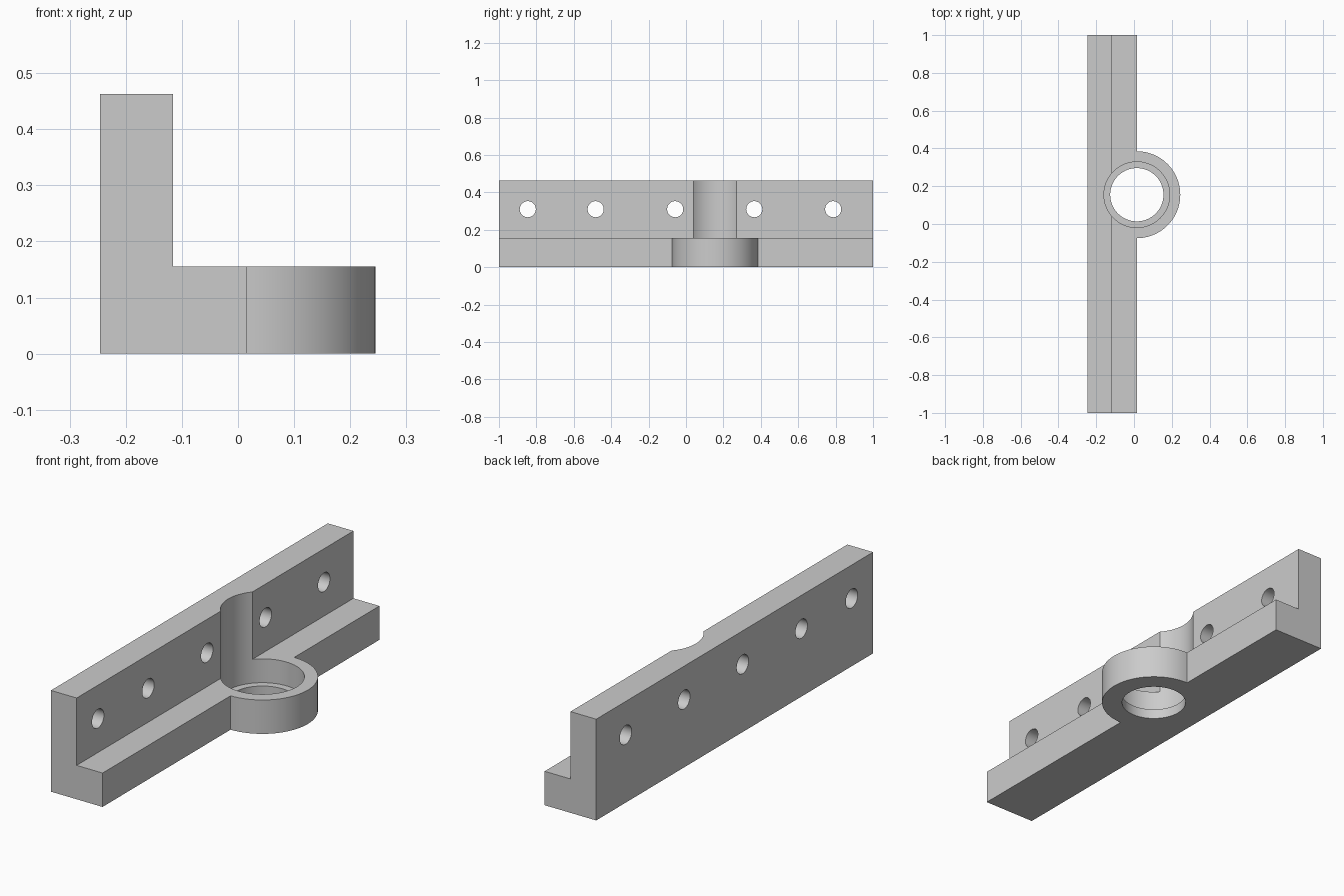
import bpy, bmesh, math
from mathutils import Matrix, Vector

if "Cube" in bpy.data.objects:
    bpy.data.objects.remove(bpy.data.objects["Cube"], do_unlink=True)

# Main dimensions
BACK, WALL, EDGE = -0.246, -0.116, 0.015
BASE_H, WALL_H, LIP_H = 0.155, 0.463, 0.046
BORE_Y = 0.155
HOLES_Y = (-0.846, -0.483, -0.058, 0.365, 0.787)
HOLE_Z = 0.31

grey = bpy.data.materials.new("light grey")
grey.use_nodes = True
colour = (0.6, 0.6, 0.6, 1)
grey.diffuse_color = colour
grey.node_tree.nodes["Principled BSDF"].inputs["Base Color"].default_value = colour


def make_object(name, bm):
    bmesh.ops.recalc_face_normals(bm, faces=bm.faces)
    mesh = bpy.data.meshes.new(name)
    bm.to_mesh(mesh)
    bm.free()
    mesh.materials.append(grey)
    obj = bpy.data.objects.new(name, mesh)
    bpy.context.collection.objects.link(obj)
    return obj


def prism(name, points, direction):
    bm = bmesh.new()
    face = bm.faces.new([bm.verts.new(p) for p in points])
    ext = bmesh.ops.extrude_face_region(bm, geom=[face])
    verts = [v for v in ext["geom"] if isinstance(v, bmesh.types.BMVert)]
    bmesh.ops.translate(bm, verts=verts, vec=Vector(direction))
    return make_object(name, bm)


def cylinder(name, centre, radius, depth, sides, axis="Z"):
    turn = Matrix.Rotation(math.pi / 2, 4, "Y") if axis == "X" else Matrix()
    bm = bmesh.new()
    bmesh.ops.create_cone(bm, cap_ends=True, segments=sides, radius1=radius,
                          radius2=radius, depth=depth,
                          matrix=Matrix.Translation(centre) @ turn)
    return make_object(name, bm)


def combine(target, other, operation):
    other.hide_render = True
    mod = target.modifiers.new(other.name, "BOOLEAN")
    mod.object, mod.operation, mod.solver = other, operation, "EXACT"
    bpy.context.view_layer.objects.active = target
    bpy.ops.object.modifier_apply(modifier=mod.name)
    bpy.data.objects.remove(other, do_unlink=True)


# L-shaped rail
profile = [(BACK, 0), (EDGE, 0), (EDGE, BASE_H), (WALL, BASE_H),
           (WALL, WALL_H), (BACK, WALL_H)]
bracket = prism("mounting_bracket", [(x, -1, z) for x, z in profile], (0, 2, 0))

# Round boss, rooted inside the foot of the rail
radius, steps = 0.23, 48
arc = [(EDGE + radius * math.cos(a), BORE_Y + radius * math.sin(a), 0)
       for a in (math.pi * (i / steps - 0.5) for i in range(steps + 1))]
root = [(-0.05, arc[-1][1], 0), (-0.05, arc[0][1], 0)]
combine(bracket, prism("boss", arc + root, (0, 0, BASE_H)), "UNION")

# Bearing seat, which also scoops the wall, and the smaller through bore
combine(bracket, cylinder("bearing_seat", (EDGE, BORE_Y, LIP_H + 0.5),
                          0.174, 1, 96), "DIFFERENCE")
combine(bracket, cylinder("through_bore", (EDGE, BORE_Y, 0),
                          0.141, 1, 96), "DIFFERENCE")

# Screw holes through the wall
for y in HOLES_Y:
    combine(bracket, cylinder("screw_hole", ((BACK + WALL) / 2, y, HOLE_Z),
                              0.043, 0.3, 48, "X"), "DIFFERENCE")

# Smooth round surfaces, sharp edges
bpy.ops.object.select_all(action="DESELECT")
bracket.select_set(True)
bpy.context.view_layer.objects.active = bracket
bpy.ops.object.shade_smooth_by_angle(angle=math.radians(30))
